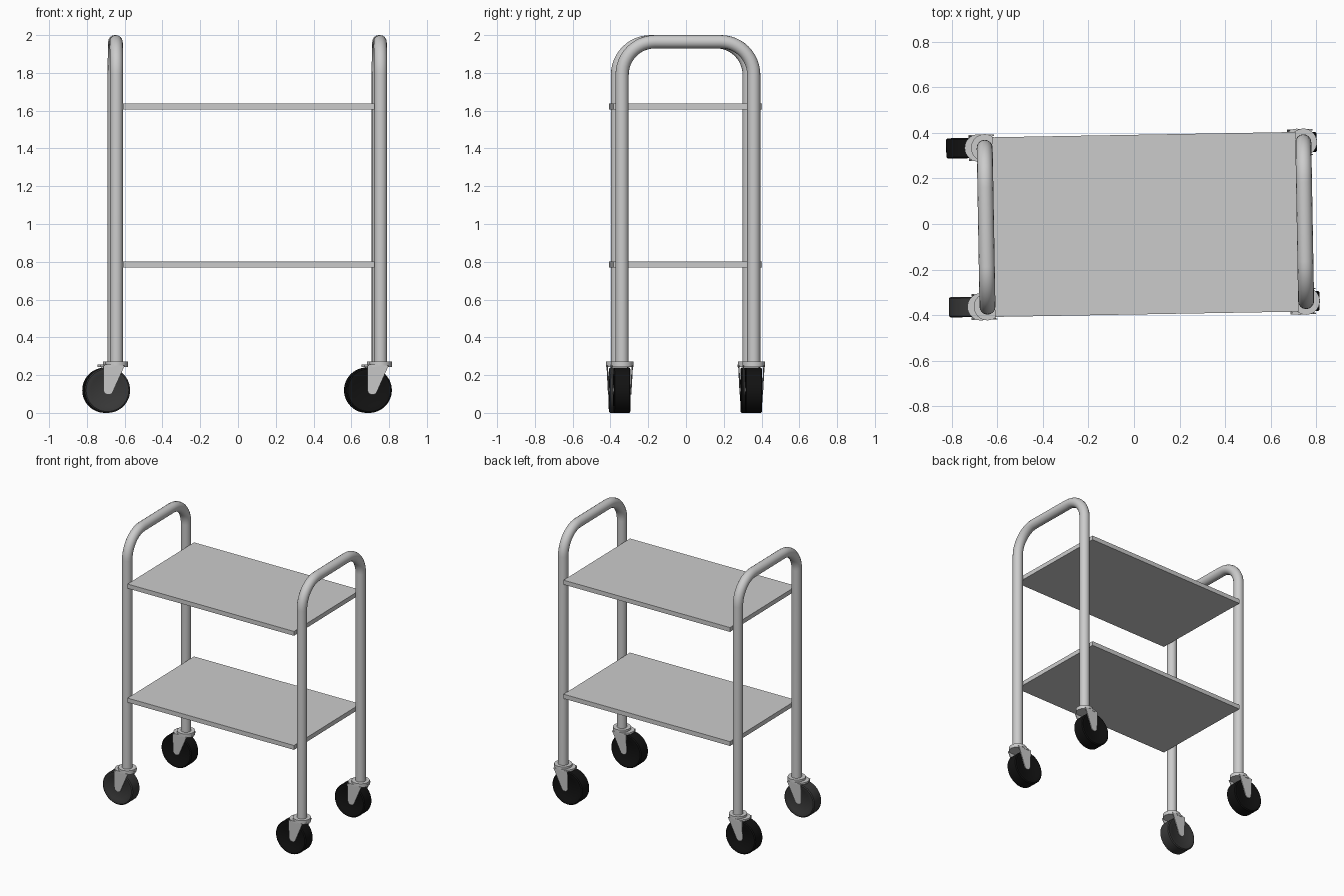
import bpy, bmesh
from math import sin, cos, pi, radians
from mathutils import Matrix

if "Cube" in bpy.data.objects:
    bpy.data.objects.remove(bpy.data.objects["Cube"])

# The whole trolley stands very slightly turned on the grid
PLACE = Matrix.Translation((0.05, -0.002, 0)) @ Matrix.Rotation(radians(1), 4, 'Z')
HX, HY, R = 0.699, 0.3485, 0.035      # post positions and tube radius


def material(name, v):
    m = bpy.data.materials.new(name)
    m.diffuse_color = (v, v, v, 1)
    m.use_nodes = True
    m.node_tree.nodes["Principled BSDF"].inputs["Base Color"].default_value = m.diffuse_color
    return m


BLACK, DARK = material("black_rubber", 0.006), material("dark_rubber", 0.04)


def smooth(ob):
    bpy.ops.object.select_all(action='DESELECT')
    ob.select_set(True)
    bpy.context.view_layer.objects.active = ob
    bpy.ops.object.shade_smooth_by_angle(angle=radians(35))


def finish(name, bm, mat=None):
    bmesh.ops.recalc_face_normals(bm, faces=bm.faces)
    me = bpy.data.meshes.new(name)
    bm.to_mesh(me)
    bm.free()
    ob = bpy.data.objects.new(name, me)
    bpy.context.collection.objects.link(ob)
    if mat:
        me.materials.append(mat)
    smooth(ob)
    ob.matrix_world = PLACE
    return ob


def skin(bm, a, b):
    """Closed solid between two matching point loops."""
    va, vb = [bm.verts.new(p) for p in a], [bm.verts.new(p) for p in b]
    bm.faces.new(va)
    bm.faces.new(vb)
    n = len(va)
    for i in range(n):
        j = (i + 1) % n
        bm.faces.new((va[i], va[j], vb[j], vb[i]))


def arc(cx, cy, r, a0, a1, n):
    return [(cx + r * cos(radians(a0 + (a1 - a0) * i / n)),
             cy + r * sin(radians(a0 + (a1 - a0) * i / n))) for i in range(n + 1)]


# Bent tube end frames
def end_frame(name, x):
    bend, top = 0.175, 2 - R
    path = [(HY, 0.26)] + arc(HY - bend, top - bend, bend, 0, 90, 12)
    path += [(-y, z) for y, z in reversed(path)]
    cu = bpy.data.curves.new(name, 'CURVE')
    cu.dimensions = '3D'
    cu.bevel_depth, cu.bevel_resolution, cu.use_fill_caps = R, 6, True
    sp = cu.splines.new('POLY')
    sp.points.add(len(path) - 1)
    for p, (y, z) in zip(sp.points, path):
        p.co = (x, y, z, 1)
    ob = bpy.data.objects.new(name, cu)
    bpy.context.collection.objects.link(ob)
    bpy.ops.object.select_all(action='DESELECT')
    ob.select_set(True)
    bpy.context.view_layer.objects.active = ob
    bpy.ops.object.convert(target='MESH')
    ob = bpy.context.view_layer.objects.active
    ob.name = name
    smooth(ob)
    ob.matrix_world = PLACE


# Flat shelves between the frames
def shelf(name, z0, z1):
    bm = bmesh.new()
    loop = [(-0.666, -0.394), (0.666, -0.394), (0.666, 0.394), (-0.666, 0.394)]
    skin(bm, [(x, y, z0) for x, y in loop], [(x, y, z1) for x, y in loop])
    finish(name, bm)


# Caster bracket: collar, swivel plate and two tapering cheeks
def bracket(name, px, py):
    bm = bmesh.new()
    collar = arc(px, py, 0.06, 0, 360, 32)[:-1]
    skin(bm, [(x, y, 0.25) for x, y in collar], [(x, y, 0.271) for x, y in collar])
    plate = arc(px + 0.005, py, 0.056, -90, 90, 12) + arc(px - 0.028, py, 0.06, 90, 270, 16)
    skin(bm, [(x, y, 0.243) for x, y in plate], [(x, y, 0.256) for x, y in plate])
    cheek = [(-0.07, 0.25), (0.042, 0.25), (0.03, 0.225)] + arc(-0.044, 0.122, 0.026, -15, -180, 10)
    for s in (-1, 1):
        def side(inset):
            return [(px + x, py + s * (0.0495 + 0.05 * (z - 0.1) - inset), z) for x, z in cheek]
        skin(bm, side(0), side(0.005))
    # axle bolt
    bolt = arc(px - 0.047, 0.122, 0.012, 0, 360, 12)[:-1]
    skin(bm, [(x, py - 0.05, z) for x, z in bolt], [(x, py + 0.05, z) for x, z in bolt])
    finish(name, bm)


# Wheel turned from a half profile
def wheel(name, cx, py, mat):
    half = [(0.0, 0.039), (0.08, 0.039), (0.088, 0.043), (0.113, 0.0445), (0.12, 0.039)]
    prof = half + [(r, -w) for r, w in reversed(half)]
    bm = bmesh.new()
    vs = [bm.verts.new((r, w, 0)) for r, w in prof]
    es = [bm.edges.new((a, b)) for a, b in zip(vs, vs[1:])]
    bmesh.ops.spin(bm, geom=vs + es, cent=(0, 0, 0), axis=(0, 1, 0), angle=2 * pi, steps=48)
    bmesh.ops.remove_doubles(bm, verts=bm.verts, dist=1e-5)
    bmesh.ops.translate(bm, verts=bm.verts, vec=(cx, py, 0.12))
    finish(name, bm, mat)


end_frame("left_frame", -HX)
end_frame("right_frame", HX)
shelf("upper_shelf", 1.605, 1.637)
shelf("lower_shelf", 0.77, 0.802)
for sx, xn, trail in ((-1, "left", 0.049), (1, "right", 0.061)):
    for sy, yn in ((-1, "front"), (1, "back")):
        tag = f"{yn}_{xn}"
        bracket(f"caster_bracket_{tag}", sx * HX, sy * HY)
        wheel(f"wheel_{tag}", sx * HX - trail, sy * HY, DARK if tag == "front_left" else BLACK)
